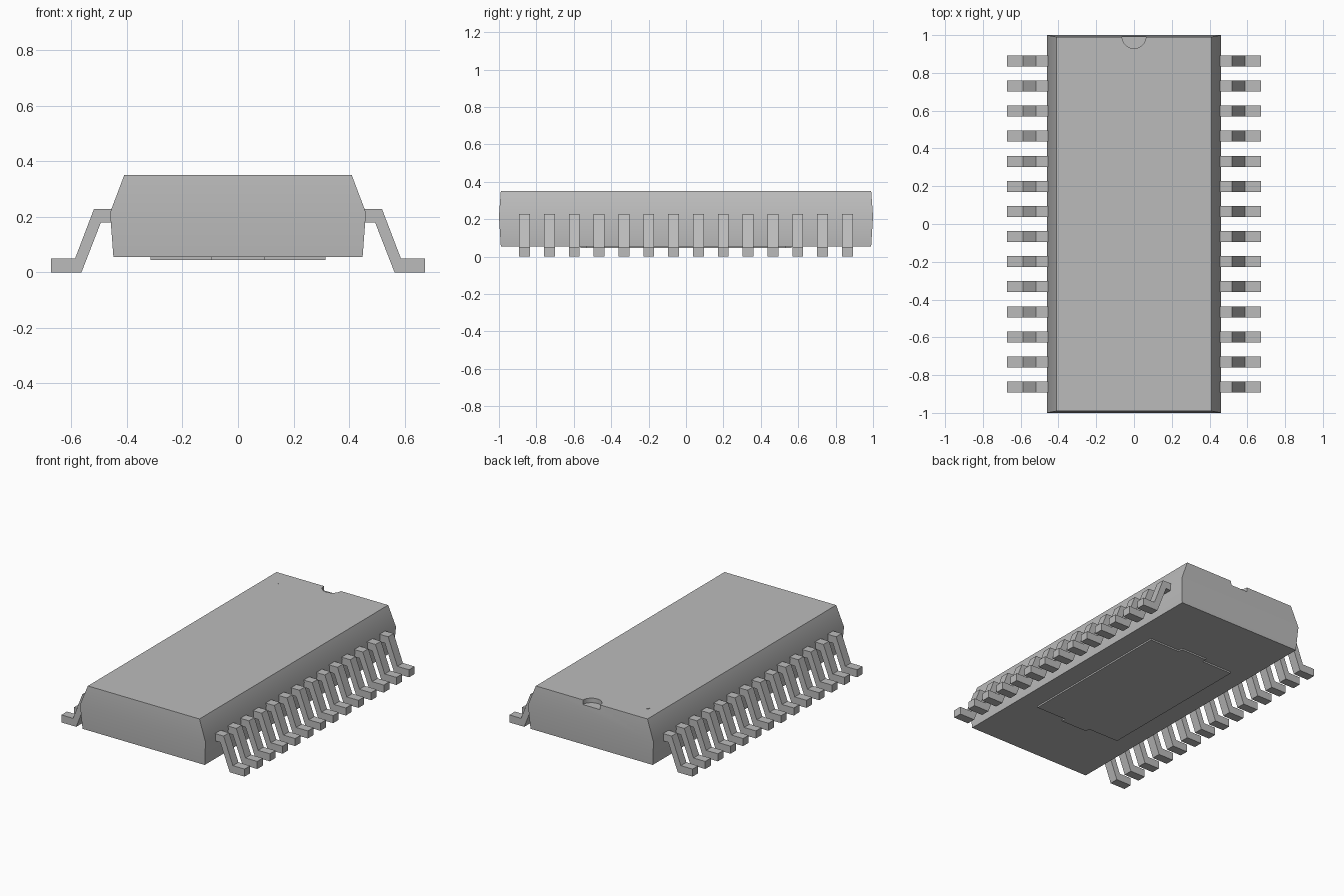
import bpy
import bmesh
import math

cube = bpy.data.objects.get("Cube")
if cube:
    bpy.data.objects.remove(cube, do_unlink=True)

grey = bpy.data.materials.new("plain grey")
grey.use_nodes = True
colour = (0.5, 0.5, 0.5, 1)
grey.diffuse_color = colour
grey.node_tree.nodes["Principled BSDF"].inputs["Base Color"].default_value = colour


def add_object(name, bm):
    bmesh.ops.recalc_face_normals(bm, faces=bm.faces)
    mesh = bpy.data.meshes.new(name)
    bm.to_mesh(mesh)
    bm.free()
    mesh.materials.append(grey)
    obj = bpy.data.objects.new(name, mesh)
    bpy.context.collection.objects.link(obj)
    return obj


def extrude_outline(name, points, offset):
    """Solid made from a closed outline pushed along an offset."""
    bm = bmesh.new()
    face = bm.faces.new([bm.verts.new(p) for p in points])
    moved = bmesh.ops.extrude_face_region(bm, geom=[face])["geom"]
    verts = [v for v in moved if isinstance(v, bmesh.types.BMVert)]
    bmesh.ops.translate(bm, verts=verts, vec=offset)
    return add_object(name, bm)


def cylinder(name, radius, depth, location, sides=48):
    bm = bmesh.new()
    bmesh.ops.create_cone(bm, cap_ends=True, segments=sides, radius1=radius,
                          radius2=radius, depth=depth)
    bmesh.ops.translate(bm, verts=bm.verts, vec=location)
    return add_object(name, bm)


def smooth(obj):
    bpy.ops.object.select_all(action="DESELECT")
    obj.select_set(True)
    bpy.context.view_layer.objects.active = obj
    bpy.ops.object.shade_smooth_by_angle(angle=math.radians(35))


# Body: three rectangular sections, widest where the leads enter
bm = bmesh.new()
rings = []
for hx, hy, z in [(0.449, 0.99, 0.055), (0.461, 1.0, 0.215), (0.41, 0.99, 0.35)]:
    corners = [(-hx, -hy), (hx, -hy), (hx, hy), (-hx, hy)]
    rings.append([bm.verts.new((x, y, z)) for x, y in corners])
for low, high in zip(rings, rings[1:]):
    for i in range(4):
        j = (i + 1) % 4
        bm.faces.new((low[i], low[j], high[j], high[i]))
bm.faces.new(rings[0])
bm.faces.new(rings[-1])
body = add_object("body", bm)

# Half-round notch in the back end of the top
cutter = cylinder("notch_cutter", 0.063, 0.06, (0, 0.992, 0.35))
cut = body.modifiers.new("notch", "BOOLEAN")
cut.operation = "DIFFERENCE"
cut.solver = "EXACT"
cut.object = cutter
bpy.context.view_layer.objects.active = body
bpy.ops.object.modifier_apply(modifier=cut.name)
bpy.data.objects.remove(cutter, do_unlink=True)
smooth(body)

# Tiny orientation mark on the top
smooth(cylinder("corner_mark", 0.015, 0.004, (-0.32, 0.86, 0.349), 24))

# Underside pad with a shallow tab at each end
half = [(-0.315, -0.535), (-0.095, -0.535), (-0.095, -0.565),
        (0.095, -0.565), (0.095, -0.535), (0.315, -0.535)]
outline = half + [(-x, -y) for x, y in half]
extrude_outline("underside_pad", [(x, y, 0.045) for x, y in outline], (0, 0, 0.02))

# Gull-wing leads, fourteen along each long side
lead = [(0.44, 0.228), (0.519, 0.228), (0.587, 0.05), (0.673, 0.05),
        (0.673, 0), (0.564, 0), (0.494, 0.18), (0.44, 0.18)]
count, pitch, width = 14, 0.1328, 0.058
for side, label in ((1, "left"), (-1, "right")):
    first = None
    for i in range(count):
        y = (i - (count - 1) / 2) * pitch
        if first is None:
            points = [(side * x, -width / 2, z) for x, z in lead]
            first = extrude_outline(f"{label}_lead_1", points, (0, width, 0))
            obj = first
        else:
            obj = bpy.data.objects.new(f"{label}_lead_{i + 1}", first.data)
            bpy.context.collection.objects.link(obj)
        obj.location.y = y
